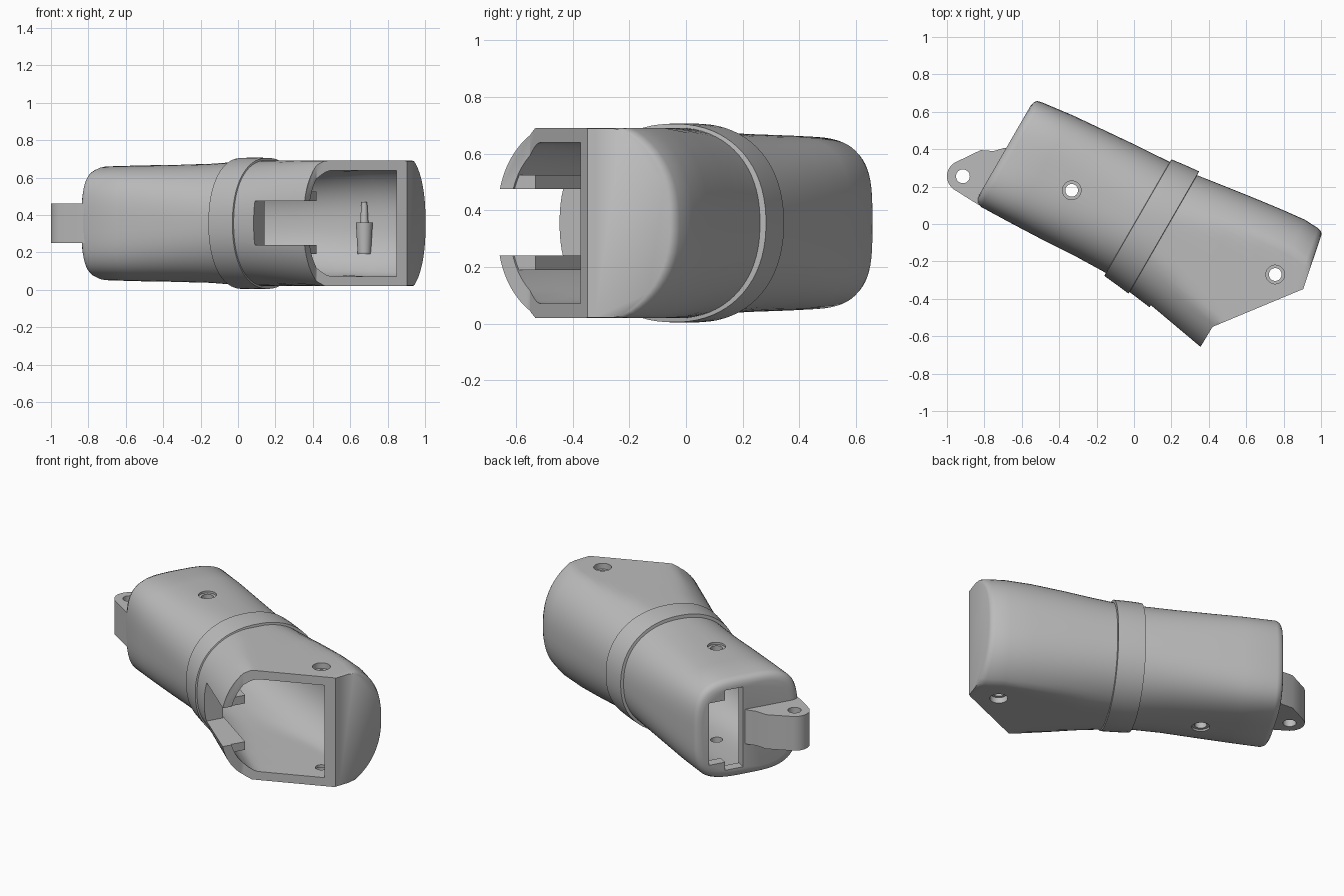
import bpy, bmesh, math
from mathutils import Matrix

old = bpy.data.objects.get("Cube")
if old:
    bpy.data.objects.remove(old, do_unlink=True)

grey = bpy.data.materials.new("plain_grey")
grey.use_nodes = True
grey.diffuse_color = (0.5, 0.5, 0.5, 1)
grey.node_tree.nodes["Principled BSDF"].inputs["Base Color"].default_value = (0.5, 0.5, 0.5, 1)

TURN = Matrix.Rotation(math.radians(-30), 4, 'Z')  # handle axis lies along local x
MID = 0.355


def make(name, bm, turned=True):
    if turned:
        bm.transform(TURN)
    bmesh.ops.recalc_face_normals(bm, faces=bm.faces)
    mesh = bpy.data.meshes.new(name)
    bm.to_mesh(mesh)
    bm.free()
    mesh.materials.append(grey)
    ob = bpy.data.objects.new(name, mesh)
    bpy.context.collection.objects.link(ob)
    return ob


def loft(name, sections, inset=0.0, count=72):
    """Superellipse sections: u, v_min, v_max, half_height, flat_limit, power, end_tilt."""
    bm = bmesh.new()
    rings = []
    for u, v0, v1, h, flat, power, tilt in sections:
        c, a, b = (v0 + v1) / 2, (v1 - v0) / 2 - inset, h - inset
        ring = []
        for i in range(count):
            t = 2 * math.pi * (i + 0.5) / count
            ct, st = math.cos(t), math.sin(t)
            v = c + a * math.copysign(abs(ct) ** (2 / power), ct)
            z = b * math.copysign(abs(st) ** (2 / power), st)
            z = max(-flat + inset, min(flat - inset, z))
            ring.append(bm.verts.new((u + tilt * (v1 - v), v, MID + z)))
        rings.append(ring)
    for r, s in zip(rings, rings[1:]):
        for i in range(count):
            j = (i + 1) % count
            bm.faces.new((r[i], r[j], s[j], s[i]))
    bm.faces.new(rings[0])
    bm.faces.new(rings[-1])
    return make(name, bm)


def prism(name, points, z0, z1, turned=False):
    bm = bmesh.new()
    face = bm.faces.new([bm.verts.new((x, y, z0)) for x, y in points])
    up = bmesh.ops.extrude_face_region(bm, geom=[face])["geom"]
    bmesh.ops.translate(bm, vec=(0, 0, z1 - z0),
                        verts=[g for g in up if isinstance(g, bmesh.types.BMVert)])
    return make(name, bm, turned)


def box(name, u0, u1, v0, v1, z0, z1):
    return prism(name, [(u0, v0), (u1, v0), (u1, v1), (u0, v1)], z0, z1, True)


def rod(name, x, y, r, z0, z1, r2=None):
    bm = bmesh.new()
    bmesh.ops.create_cone(bm, cap_ends=True, segments=32, radius1=r,
                          radius2=r if r2 is None else r2, depth=z1 - z0,
                          matrix=Matrix.Translation((x, y, (z0 + z1) / 2)))
    return make(name, bm, False)


def combine(target, tool):
    mod = target.modifiers.new("cut", 'BOOLEAN')
    mod.operation, mod.object, mod.solver = 'DIFFERENCE', tool, 'EXACT'
    graph = bpy.context.evaluated_depsgraph_get()
    mesh = bpy.data.meshes.new_from_object(target.evaluated_get(graph))
    target.modifiers.clear()
    target.data = mesh
    bpy.data.objects.remove(tool, do_unlink=True)


def smooth(ob, angle=38):
    bpy.ops.object.select_all(action='DESELECT')
    ob.select_set(True)
    bpy.context.view_layer.objects.active = ob
    bpy.ops.object.shade_smooth_by_angle(angle=math.radians(angle))


# Body sections from the rear end to the front end
rear_cap = [(-0.795, -0.285, 0.27, 0.26, 0.5, 3.4, 0),
            (-0.79, -0.305, 0.295, 0.28, 0.5, 3.4, 0),
            (-0.778, -0.322, 0.31, 0.296, 0.5, 3.5, 0)]
rear = [
    (-0.755, -0.33, 0.317, 0.305, 0.5, 3.5, 0),
    (-0.57, -0.325, 0.34, 0.31, 0.5, 3.1, 0),
    (-0.39, -0.318, 0.355, 0.313, 0.5, 2.8, 0),
    (-0.18, -0.306, 0.372, 0.318, 0.5, 2.5, 0),
    (0.0, -0.302, 0.383, 0.33, 0.5, 2.25, 0),
]
band = [
    (0.002, -0.32, 0.40, 0.35, 0.5, 2.2, 0),
    (0.08, -0.328, 0.41, 0.352, 0.5, 2.2, 0),
    (0.16, -0.337, 0.418, 0.35, 0.5, 2.2, 0),
]
front = [
    (0.162, -0.327, 0.395, 0.338, 0.335, 2.25, 0),
    (0.30, -0.345, 0.415, 0.35, 0.335, 2.3, 0),
    (0.45, -0.37, 0.437, 0.367, 0.335, 2.35, 0),
    (0.64, -0.402, 0.462, 0.385, 0.335, 2.4, 0),
    (0.78, -0.41, 0.477, 0.39, 0.335, 2.4, 0.04),
]
front_cap = [(0.865, -0.41, 0.473, 0.39, 0.335, 2.35, 0.16),
             (0.887, -0.405, 0.465, 0.385, 0.335, 2.35, 0.19),
             (0.897, -0.39, 0.452, 0.378, 0.333, 2.3, 0.2)]
body = loft("handle_shell", rear_cap + rear + band + front + front_cap)

# Hollow interior
first, last = list(rear[0]), list(front_cap[0])
first[0], last[0] = -0.735, 0.86
combine(body, loft("cavity", [first] + rear[1:] + front + [last], 0.052))

# Angled mouth at the front end
combine(body, prism("mouth", [(0.42, -0.55), (0.18, -0.95), (1.3, -0.95), (1.3, -0.183)], -0.2, 1))

# Slot in the side wall and the window in the rear end
combine(body, box("side_slot", 0.295, 0.75, -0.6, -0.2, 0.24, 0.475))
combine(body, box("rear_window", -0.9, -0.7, 0.02, 0.13, 0.11, 0.60))
combine(body, box("rear_window_step", -0.9, -0.7, 0.1, 0.23, 0.16, 0.54))

# Countersunk screw holes through both walls
for x, y in ((-0.333, 0.18), (0.755, -0.27)):
    combine(body, rod("screw_hole", x, y, 0.034, -0.1, 0.8))
    for z0, z1 in ((0.655, 0.8), (-0.1, 0.055)):
        combine(body, rod("counterbore", x, y, 0.05, z0, z1))
smooth(body)

# Rear lanyard lug with a rounded eye
cx, cy, r = -0.915, 0.255, 0.085
arc = [(cx + r * math.cos(math.radians(d)), cy + r * math.sin(math.radians(d)))
       for d in range(120, 241, 10)]
outline = arc + [(-0.86, 0.12), (-0.81, 0.09), (-0.79, 0.12), (-0.66, 0.36),
                 (-0.66, 0.405), (-0.70, 0.405), (-0.75, 0.39), (-0.82, 0.395)]
lug = prism("lanyard_lug", outline, 0.25, 0.46)
combine(lug, rod("eye", cx, cy, 0.037, 0, 1))
smooth(lug)

# Ribs framing the side slot on the inside
rib = [(0.27, -0.275), (0.63, -0.335), (0.63, -0.25), (0.27, -0.22)]
for name, z0, z1 in (("lower_slot_rib", 0.19, 0.24), ("upper_slot_rib", 0.475, 0.525)):
    prism(name, rib, z0, z1, True)
box("slot_end_rib", 0.27, 0.295, -0.3, -0.23, 0.24, 0.475)

# Tapered peg on the inner back wall
smooth(rod("inner_peg", 0.675, 0.035, 0.035, 0.19, 0.36, 0.045))
smooth(rod("inner_peg_tip", 0.675, 0.04, 0.022, 0.36, 0.47, 0.015))
